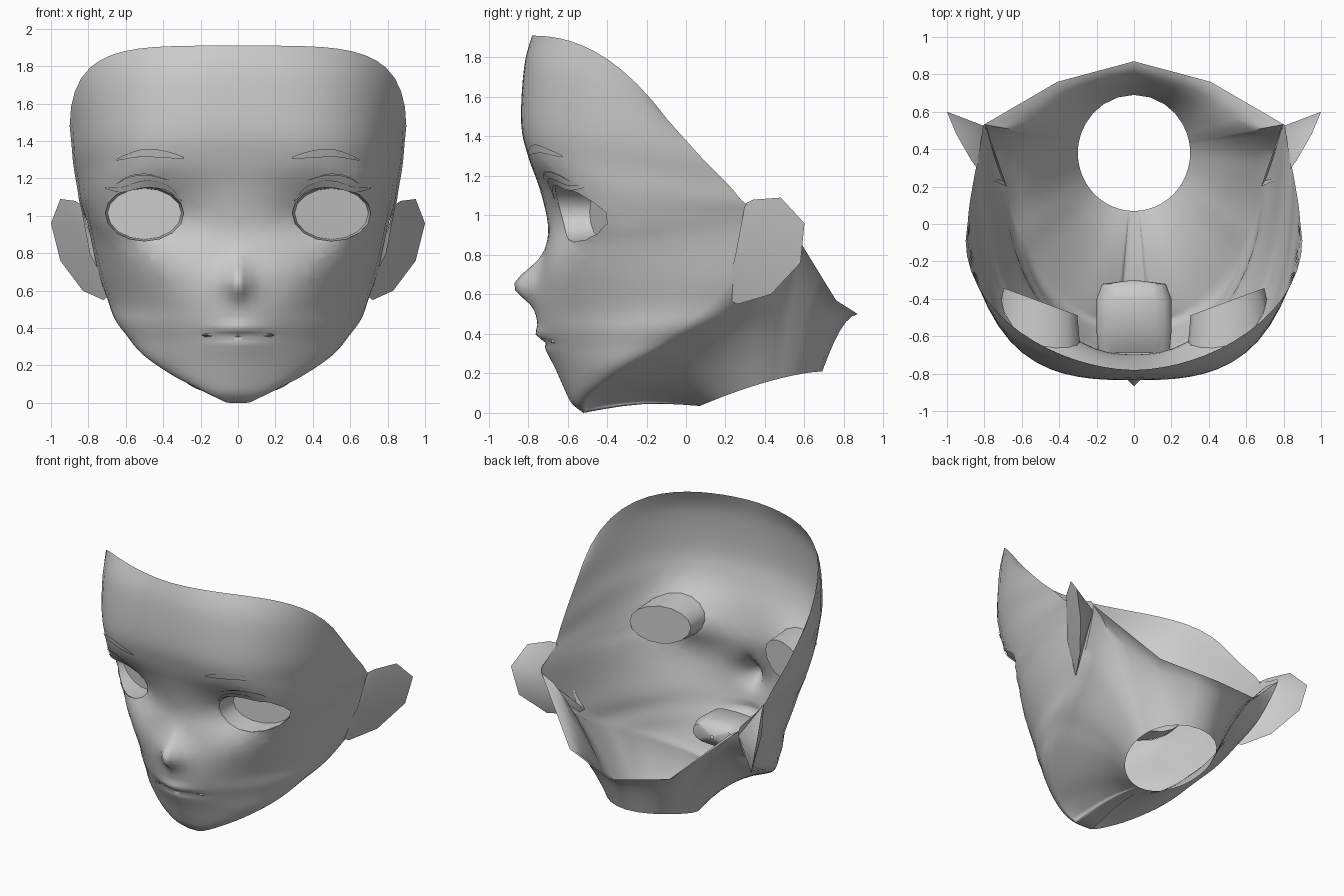
import bpy, bmesh, math
from mathutils import Vector
from mathutils.bvhtree import BVHTree

cube = bpy.data.objects.get("Cube")
if cube:
    bpy.data.objects.remove(cube)

skin = bpy.data.materials.new("plain_grey")
skin.use_nodes = True
grey = (0.6, 0.6, 0.6, 1)
skin.diffuse_color = grey
skin.node_tree.nodes["Principled BSDF"].inputs["Base Color"].default_value = grey


def finish(name, bm, angle=60):
    """Turn a half part into a mirrored, smooth object."""
    mesh = bpy.data.meshes.new(name)
    bm.to_mesh(mesh)
    ob = bpy.data.objects.new(name, mesh)
    bpy.context.collection.objects.link(ob)
    mesh.materials.append(skin)
    mirror = ob.modifiers.new("mirror", 'MIRROR')
    mirror.use_clip = True
    bpy.ops.object.select_all(action='DESELECT')
    bpy.context.view_layer.objects.active = ob
    ob.select_set(True)
    bpy.ops.object.shade_smooth_by_angle(angle=math.radians(angle))
    return ob


def spline(points, steps):
    """Smooth curve through points of any dimension."""
    out = []
    last = len(points) - 1
    for i in range(last):
        a, b, c, d = (points[max(0, min(last, i + k))] for k in (-1, 0, 1, 2))
        for s in range(steps):
            t = s / steps
            out.append([q + 0.5 * t * (r - p + t * (2*p - 5*q + 4*r - u + t * (3*(q - r) + u - p)))
                        for p, q, r, u in zip(a, b, c, d)])
    out.append(list(points[-1]))
    return out


def loft(bm, rows):
    grid = [[bm.verts.new(p) for p in row] for row in rows]
    for r0, r1 in zip(grid, grid[1:]):
        for k in range(len(r0) - 1):
            bm.faces.new((r0[k], r1[k], r1[k + 1], r0[k + 1]))


def bump(v, width):
    return math.exp(-(v / width) ** 2)


# Face rows: centre y, z, the end of the row on the rim or jaw, then squareness
STEPS, COLS = 4, 16
rows = spline([
    (-.78, 1.91, .9, -.09, 1.48, .92), (-.82, 1.75, .89, 0, 1.38, 1.2),
    (-.835, 1.47, .88, .1, 1.27, 1.4), (-.80, 1.3, .86, .22, 1.15, 1.6),
    (-.74, 1.13, .845, .3, 1.06, 1.78), (-.70, .95, .82, .43, 1, 1.85),
    (-.71, .82, .8, .53, .94, 1.6), (-.74, .66, .75, .4, .7, 1.22),
    (-.755, .52, .7, .25, .56, .97), (-.745, .42, .66, .08, .45, .86),
    (-.715, .33, .6, -.06, .37, .8), (-.66, .22, .52, -.2, .28, .8),
    (-.62, .13, .36, -.38, .16, .82), (-.58, .05, .2, -.48, .08, .9),
    (-.52, 0, .08, -.51, .02, 1)], STEPS)


def face_row(row):
    yc, zc, xe, ye, ze, square = row
    pts = []
    for j in range(COLS + 1):
        a = math.pi / 2 * (j / COLS) ** 1.3
        s = 1 - math.cos(a)
        x = xe * math.sin(a)
        y = yc + (ye - yc) * s ** square
        z = zc + (ze - zc) * s ** 2
        # Eye hollow, nose with a soft bridge, lips and the crease between them
        y += .11 * bump(x - .42, .2) * bump(z - 1, .17)
        y -= (.07 * bump(x, .045) + .06 * bump(x, .11)) * bump(z - .645, .11 if z > .645 else .085)
        y -= .022 * bump(z - .4, .03) * bump(x, .12)
        y += .02 * bump(z - .36, .015) * bump(x, .15)
        pts.append(Vector((x, y, z)))
    return pts


wall = [face_row(r) for r in rows]
bm = bmesh.new()
loft(bm, wall)
half_face = BVHTree.FromBMesh(bm)

# Underside and nape, running from the jaw and back rim to the neck opening
ear_root = 6 * STEPS
outer = wall[-1] + [r[-1] for r in reversed(wall[ear_root:-1])]
side, mid, nape = outer[-1], Vector((.41, .76, .57)), Vector((0, .87, .5))
outer += [side.lerp(mid, k / 3) for k in (1, 2, 3)]
outer += [mid.lerp(nape, k / 3) for k in (1, 2, 3)]
ring = []
for p in outer:
    a = math.atan2(p.x, .38 - p.y)
    y = .38 - .31 * math.cos(a)
    ring.append(Vector((.3 * math.sin(a), y, .21 - .175 * ((.69 - y) / .62) ** 1.5)))
under = []
for k in range(7):
    t = k / 6
    row = [p.lerp(q, t) for p, q in zip(outer, ring)]
    for v, p, q in zip(row, outer, ring):
        v.z = p.z + (q.z - p.z) * t ** 1.35 + .03 * math.sin(math.pi * t)
    under.append(row)
loft(bm, under)
bmesh.ops.remove_doubles(bm, verts=bm.verts, dist=.0005)
bmesh.ops.recalc_face_normals(bm, faces=bm.faces)

# Eye opening: clip the face along each side of a rounded outline
EYE_X, EYE_Z, SIDES = .5, 1.015, 16
outline = []
for k in range(SIDES + 1):
    a = 2 * math.pi * k / SIDES
    s = math.sin(a)
    outline.append((EYE_X + .21 * math.cos(a), EYE_Z + (.14 if s > 0 else .15) * s))
inside = [f for f in bm.faces if f.calc_center_median().y < 0
          and abs(f.calc_center_median().z - EYE_Z) < .35]
for (xa, za), (xb, zb) in zip(outline, outline[1:]):
    co, no = Vector((xa, 0, za)), Vector((zb - za, 0, xa - xb))
    geom = set(inside)
    for f in inside:
        geom.update(f.edges, f.verts)
    cut = bmesh.ops.bisect_plane(bm, geom=list(geom), plane_co=co, plane_no=no, dist=1e-5)
    inside = [f for f in cut["geom"] if isinstance(f, bmesh.types.BMFace)
              and (f.calc_center_median() - co).dot(no) < 0]
bmesh.ops.delete(bm, geom=inside, context='FACES')
finish("head_shell", bm)


def on_face(x, z, lift):
    hit = half_face.ray_cast(Vector((x, -2, z)), Vector((0, 1, 0)))[0]
    return Vector((x, (hit.y if hit else -.4) - lift, z))


# Eye sockets: a short wall and a slanted back plate
bm = bmesh.new()
back = []
for x, z in outline:
    x, z = EYE_X + (x - EYE_X) * .94, EYE_Z + (z - EYE_Z) * .94
    back.append(Vector((x, -.5 + (x - .27) * .37, z)))
loft(bm, [[on_face(x, z, 0) for x, z in outline], back])
bm.faces.new([bm.verts.new(p) for p in back[:-1]])
bmesh.ops.remove_doubles(bm, verts=bm.verts, dist=.0005)
finish("eye_socket", bm, 50)


# Brows, lashes and lid creases: thin tapered ribbons on the face
def ribbon(name, points, width):
    path = spline(points, 4)
    n = len(path) - 1
    bm = bmesh.new()
    loft(bm, [[on_face(x, z + e * width * (.25 + math.sin(math.pi * i / n)), .01)
               for e in (-.5, .5)] for i, (x, z) in enumerate(path)])
    finish(name, bm)


ribbon("brow", [(.29, 1.31), (.4, 1.33), (.52, 1.335), (.65, 1.3)], .035)
ribbon("upper_lash", [(.3, 1.08), (.38, 1.15), (.5, 1.17), (.62, 1.14), (.71, 1.15)], .03)
ribbon("lid_crease", [(.37, 1.19), (.48, 1.22), (.58, 1.21), (.65, 1.17)], .008)

# Ears: a thin outline fanned to a front and a back root
ear = [(.84, .3, 1.06), (.87, .34, 1.08), (.95, .48, 1.09), (1, .6, .96),
       (.95, .58, .76), (.83, .43, .6), (.72, .26, .55), (.68, .2, .58)]
bm = bmesh.new()
edge = [bm.verts.new(p) for p in ear]
for root in ((.79, .25, .8), (.79, .52, .9)):
    hub = bm.verts.new(root)
    for a, b in zip(edge, edge[1:]):
        bm.faces.new((a, b, hub))
bmesh.ops.recalc_face_normals(bm, faces=bm.faces)
finish("ear", bm, 50)

# Mouth pocket inside the head
bm = bmesh.new()
pocket = []
for y, w, h in ((-.69, .19, .005), (-.58, .2, .08), (-.4, .2, .09), (-.32, .17, .07), (-.3, .01, .01)):
    pocket.append([(w * math.sin(math.pi * k / 8) ** .6 if 0 < k < 8 else 0,
                    y, .365 + h * math.cos(math.pi * k / 8)) for k in range(9)])
loft(bm, pocket)
finish("mouth_pocket", bm)
